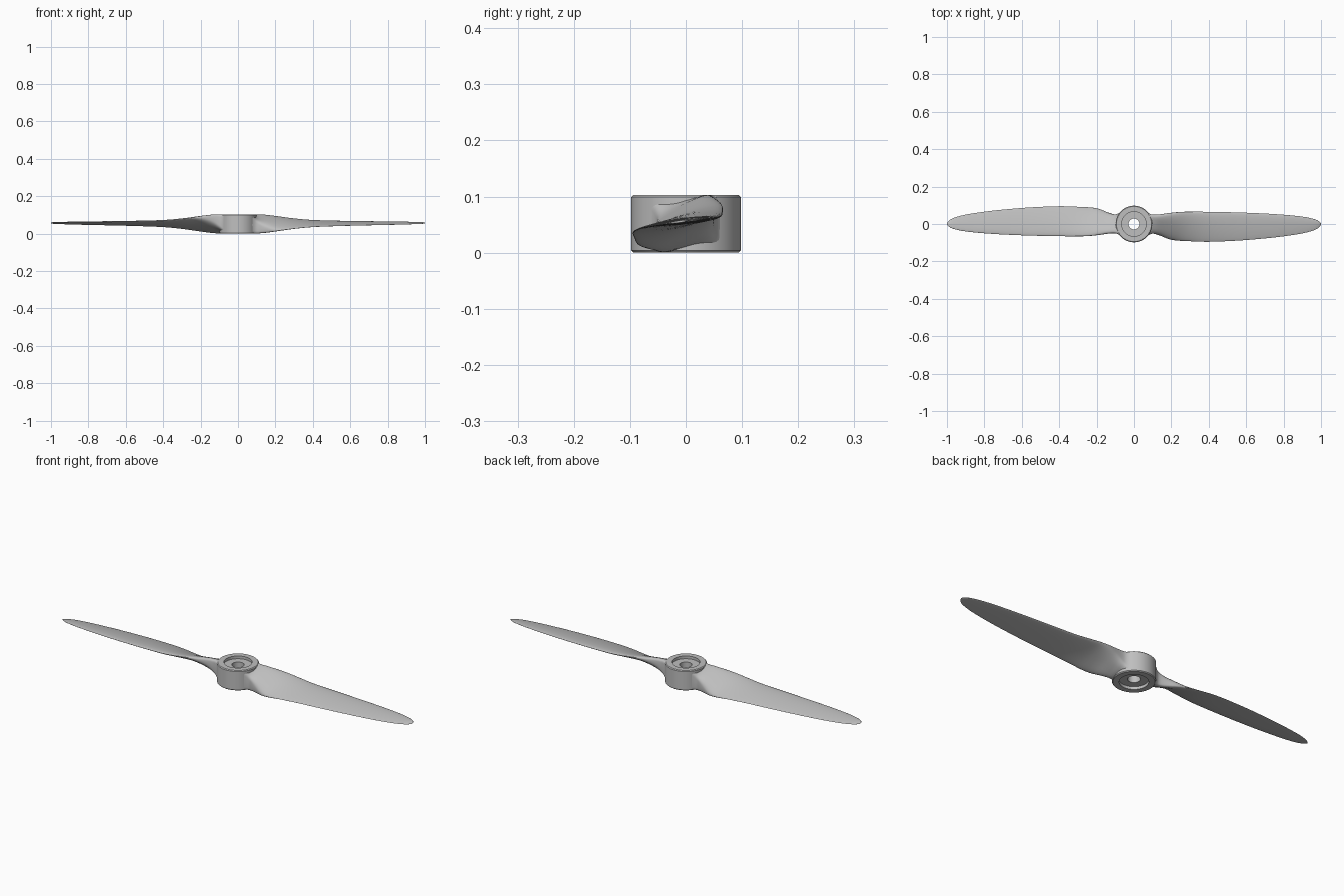
import bpy
import bmesh
import math
from mathutils import Vector, Matrix

default_cube = bpy.data.objects.get("Cube")
if default_cube:
    bpy.data.objects.remove(default_cube, do_unlink=True)

grey = bpy.data.materials.new("light grey")
grey.use_nodes = True
grey.diffuse_color = (0.52, 0.52, 0.52, 1)
grey.node_tree.nodes["Principled BSDF"].inputs["Base Color"].default_value = grey.diffuse_color

HUB_HEIGHT = 0.103
MID = HUB_HEIGHT / 2


def finish(name, bm, sharp_angle):
    """Turn a bmesh into a smooth shaded object."""
    bmesh.ops.recalc_face_normals(bm, faces=bm.faces)
    mesh = bpy.data.meshes.new(name)
    bm.to_mesh(mesh)
    bm.free()
    mesh.materials.append(grey)
    obj = bpy.data.objects.new(name, mesh)
    bpy.context.collection.objects.link(obj)
    bpy.ops.object.select_all(action='DESELECT')
    obj.select_set(True)
    bpy.context.view_layer.objects.active = obj
    bpy.ops.object.shade_smooth_by_angle(angle=math.radians(sharp_angle))
    return obj


def bridge(bm, rings, closed=False):
    """Skin a list of vertex rings with quads."""
    pairs = list(zip(rings, rings[1:]))
    if closed:
        pairs.append((rings[-1], rings[0]))
    for a, b in pairs:
        n = len(a)
        for i in range(n):
            j = (i + 1) % n
            bm.faces.new((a[i], a[j], b[j], b[i]))


# Hub: lathed ring with a bore and a shallow recess on both sides
def make_hub(segments=72):
    outer, recess, bore, depth, bevel = 0.098, 0.066, 0.029, 0.014, 0.004
    lower = [(bore, depth), (recess, depth), (recess, 0),
             (outer - bevel, 0), (outer, bevel)]
    upper = [(r, HUB_HEIGHT - z) for r, z in reversed(lower)]
    bm = bmesh.new()
    rings = []
    for r, z in lower + upper:
        ring = []
        for i in range(segments):
            a = math.tau * i / segments
            ring.append(bm.verts.new((r * math.cos(a), r * math.sin(a), z)))
        rings.append(ring)
    bridge(bm, rings, closed=True)
    finish("hub", bm, 35)


# Blade stations: x, leading y, trailing y, half height, thickness, roundness
STATIONS = [
    (0.068, 0.068, -0.068, 0.051, 0.051, 0.2),
    (0.085, 0.055, -0.056, 0.051, 0.050, 0.3),
    (0.105, 0.050, -0.052, 0.051, 0.046, 0.4),
    (0.14, 0.052, -0.062, 0.049, 0.036, 0.6),
    (0.19, 0.059, -0.082, 0.043, 0.023, 0.8),
    (0.24, 0.064, -0.089, 0.036, 0.015, 1),
    (0.30, 0.066, -0.092, 0.028, 0.011, 1),
    (0.40, 0.065, -0.095, 0.019, 0.009, 1),
    (0.55, 0.062, -0.089, 0.014, 0.007, 1),
    (0.70, 0.056, -0.077, 0.011, 0.006, 1),
    (0.82, 0.048, -0.063, 0.009, 0.005, 1),
    (0.91, 0.038, -0.048, 0.007, 0.004, 1),
    (0.965, 0.026, -0.032, 0.005, 0.003, 1),
    (0.99, 0.014, -0.017, 0.004, 0.002, 1),
    (1.0, 0.002, -0.003, 0.002, 0.001, 1),
]


def smooth_stations(steps=4):
    """Catmull-Rom interpolation between the stations."""
    rows = [Vector(s) for s in STATIONS]
    result = []
    for i in range(len(rows) - 1):
        p0, p1 = rows[max(i - 1, 0)], rows[i]
        p2, p3 = rows[i + 1], rows[min(i + 2, len(rows) - 1)]
        for k in range(steps):
            t = k / steps
            result.append(p1 + 0.5 * t * ((p2 - p0)
                          + t * (2 * p0 - 5 * p1 + 4 * p2 - p3)
                          + t * t * (3 * p1 - p0 - 3 * p2 + p3)))
    return result + [rows[-1]]


def section(station, count=40):
    """Sheared, cambered oval that turns into a box near the hub."""
    x, lead, trail, half, thick, power = station
    thick = min(thick, half)
    rise = math.sqrt(half * half - thick * thick)
    foil = min(max((x - 0.15) / 0.2, 0), 1)
    outline = []
    for i in range(count):
        a = math.tau * i / count
        c, s = math.cos(a), math.sin(a)
        c = math.copysign(abs(c) ** power, c)
        s = math.copysign(abs(s) ** power, s)
        z = rise * c + thick * (s * (1 + 0.3 * foil * c) + 0.3 * foil * (1 - c * c))
        outline.append((c, z))
    low = min(z for _, z in outline)
    high = max(z for _, z in outline)
    centre = MID + 0.005 * x
    if x < 0.12:
        centre = MID
    return [(x, (lead + trail) / 2 + c * (lead - trail) / 2,
             centre + half * (2 * (z - low) / (high - low) - 1)) for c, z in outline]


# Blades: one lofted shape, turned half a revolution for the other side
def make_blade(name, angle):
    bm = bmesh.new()
    rings = [[bm.verts.new(p) for p in section(s)] for s in smooth_stations()]
    bridge(bm, rings)
    bm.faces.new(rings[0])
    bm.faces.new(rings[-1])
    bmesh.ops.rotate(bm, verts=bm.verts, cent=(0, 0, 0),
                     matrix=Matrix.Rotation(angle, 3, 'Z'))
    finish(name, bm, 50)


make_hub()
make_blade("left_blade", 0)
make_blade("right_blade", math.pi)
